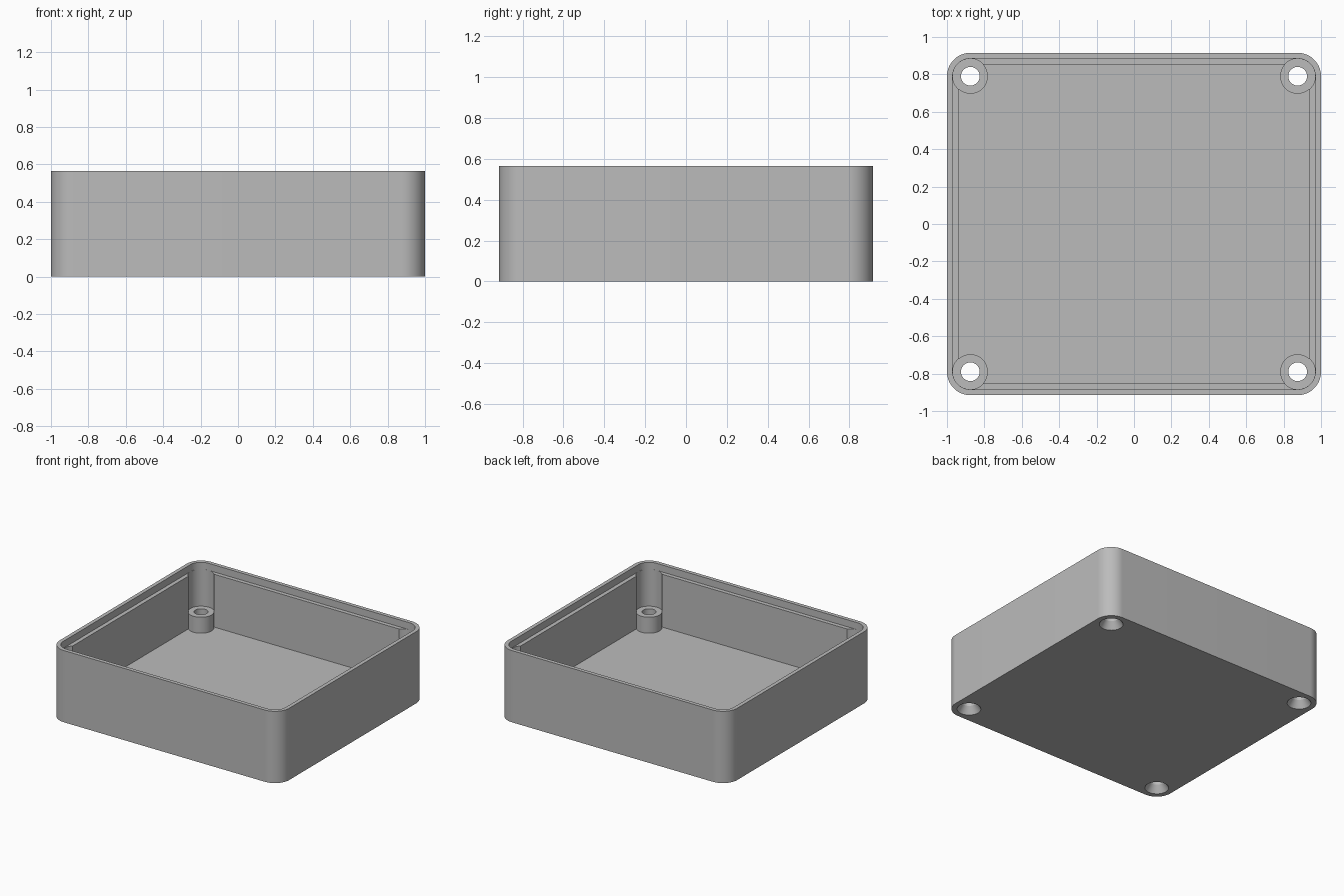
import bpy, bmesh, math

old = bpy.data.objects.get("Cube")
if old:
    bpy.data.objects.remove(old, do_unlink=True)

HALF_X, HALF_Y, HEIGHT = 1.0, 0.915, 0.565
RADIUS = 0.125          # outer corner radius, centred on the screw axes
RIM, WALL = 0.0305, 0.0625
FLOOR, BOSS_TOP, LEDGE = 0.094, 0.22, 0.51
OVER = HEIGHT + 0.1     # cutters reach past the rim
SCREWS = [(sx * (HALF_X - RADIUS), sy * (HALF_Y - RADIUS))
          for sx in (-1, 1) for sy in (-1, 1)]

grey = bpy.data.materials.new("plain grey")
grey.use_nodes = True
colour = (0.5, 0.5, 0.5, 1)
grey.diffuse_color = colour
grey.node_tree.nodes["Principled BSDF"].inputs["Base Color"].default_value = colour


def loft(name, rings):
    """Closed solid through stacked rings of equal point count."""
    bm = bmesh.new()
    loops = [[bm.verts.new(p) for p in ring] for ring in rings]
    n = len(loops[0])
    for a, b in zip(loops, loops[1:]):
        for i in range(n):
            j = (i + 1) % n
            bm.faces.new((a[i], a[j], b[j], b[i]))
    bm.faces.new(loops[0][::-1])
    bm.faces.new(loops[-1])
    mesh = bpy.data.meshes.new(name)
    bm.to_mesh(mesh)
    bm.free()
    mesh.materials.append(grey)
    obj = bpy.data.objects.new(name, mesh)
    bpy.context.collection.objects.link(obj)
    return obj


def rounded_box(name, inset, z0, z1, steps=20):
    r = RADIUS - inset
    outline = []
    for q, (sx, sy) in enumerate([(1, 1), (-1, 1), (-1, -1), (1, -1)]):
        for k in range(steps + 1):
            a = (q + k / steps) * math.pi / 2
            outline.append((sx * (HALF_X - RADIUS) + r * math.cos(a),
                            sy * (HALF_Y - RADIUS) + r * math.sin(a)))
    return loft(name, [[(x, y, z) for x, y in outline] for z in (z0, z1)])


def turned(name, centre, profile, n=64):
    """Round solid from (radius, height) pairs, lowest first."""
    angles = [2 * math.pi * i / n for i in range(n)]
    return loft(name, [[(centre[0] + r * math.cos(a), centre[1] + r * math.sin(a), z)
                        for a in angles] for r, z in profile])


def combine(target, tool, operation):
    mod = target.modifiers.new("combine", 'BOOLEAN')
    mod.operation, mod.solver, mod.object = operation, 'EXACT', tool
    bpy.context.view_layer.objects.active = target
    bpy.ops.object.modifier_apply(modifier=mod.name)
    bpy.data.objects.remove(tool, do_unlink=True)


# Rounded shell with a stepped rim and a square cavity
box = rounded_box("enclosure_base", 0, 0, HEIGHT)
combine(box, rounded_box("lip_cutter", RIM, LEDGE, OVER), 'DIFFERENCE')
cx, cy = HALF_X - WALL, HALF_Y - WALL
square = [(cx, cy), (-cx, cy), (-cx, -cy), (cx, -cy)]
combine(box, loft("cavity_cutter", [[(x, y, z) for x, y in square]
                                    for z in (FLOOR, OVER)]), 'DIFFERENCE')

# Corner bosses, screwdriver clearance above, countersunk holes through
for c in SCREWS:
    combine(box, turned("boss", c, [(0.0935, 0.05), (0.0935, 0.3)]), 'UNION')
    combine(box, turned("clearance_cutter", c,
                        [(0.0941, BOSS_TOP), (0.0941, OVER)]), 'DIFFERENCE')
    combine(box, turned("screw_cutter", c, [(0.085, -0.02), (0.085, 0), (0.05, 0.055),
                                            (0.05, 0.4)]), 'DIFFERENCE')

bpy.ops.object.select_all(action='DESELECT')
box.select_set(True)
bpy.context.view_layer.objects.active = box
bpy.ops.object.shade_smooth_by_angle(angle=math.radians(30))
